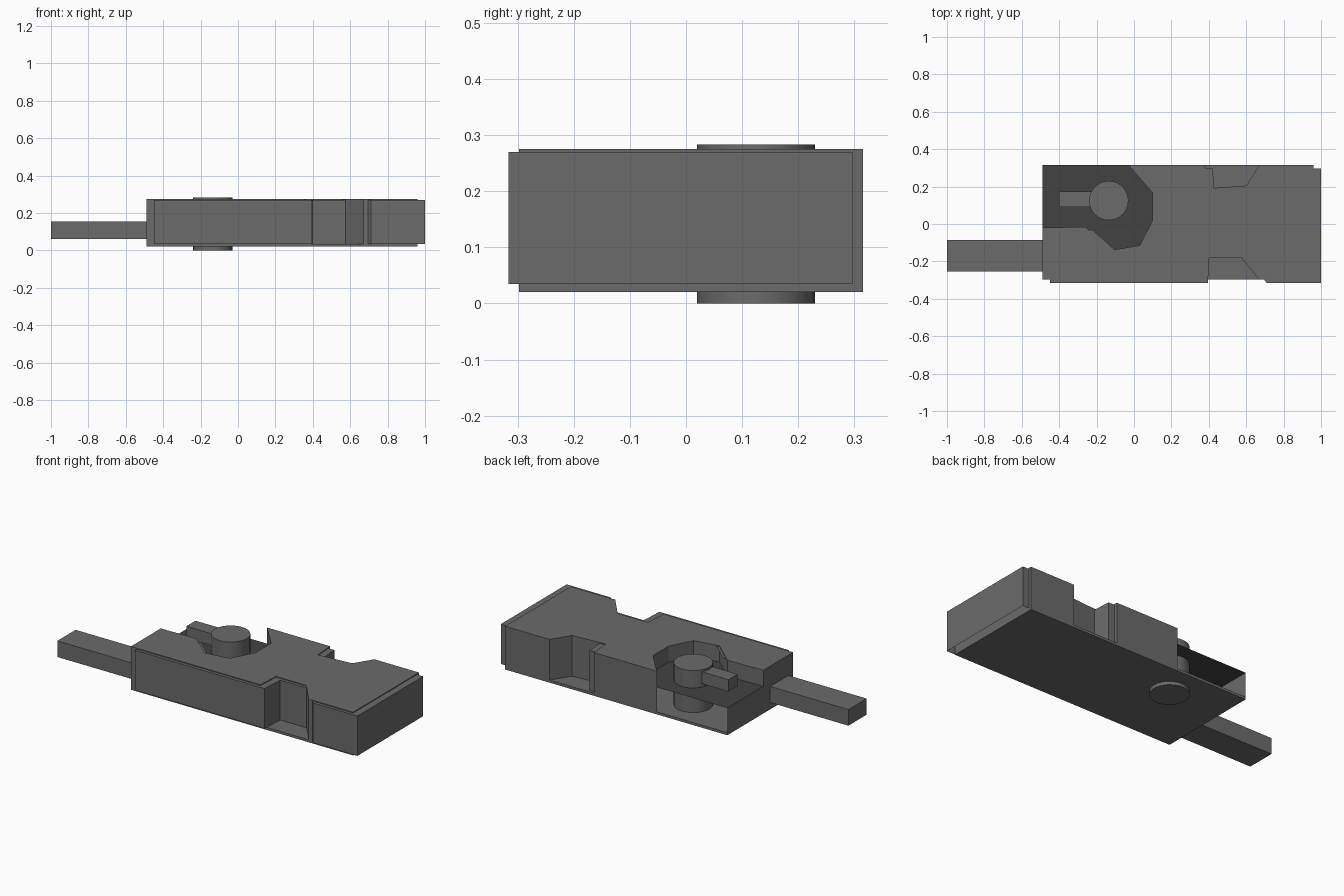
import bpy, bmesh

if "Cube" in bpy.data.objects:
    bpy.data.objects.remove(bpy.data.objects["Cube"])

# Counter-clockwise plan of the lock case: notched front, notched back, open pocket
OUTLINE = [(-.49, -.298), (.355, -.298), (.362, -.163), (.56, -.163), (.67, -.298),
           (.96, -.298), (.96, .315), (.67, .315), (.60, .205), (.39, .19), (.38, .315),
           (-.03, .315), (.10, .165), (.10, .02), (.03, -.115), (-.12, -.14),
           (-.26, -.015), (-.49, -.02)]
POCKET = range(11, 17)          # outline edges that border the pocket
FLOOR_Z = .18


def material(name, value):
    mat = bpy.data.materials.new(name)
    mat.diffuse_color = (value, value, value, 1)
    mat.use_nodes = True
    mat.node_tree.nodes["Principled BSDF"].inputs["Base Color"].default_value = mat.diffuse_color
    return mat


METAL = material("dark_metal", .147)
SHADOW = material("blackened_metal", .055)


def finish(name, bm, mat=METAL):
    mesh = bpy.data.meshes.new(name)
    bm.to_mesh(mesh)
    bm.free()
    mesh.materials.append(mat)
    ob = bpy.data.objects.new(name, mesh)
    bpy.context.collection.objects.link(ob)
    return ob


def cap(bm, pts, z):
    bm.faces.new([bm.verts.new((x, y, z)) for x, y in pts])


def wall(bm, a, b, z0, z1):
    bm.faces.new([bm.verts.new(p) for p in
                  ((*a, z0), (*b, z0), (*b, z1), (*a, z1))])


def shell(name, pts, z0, z1, pocket_z=None):
    bm = bmesh.new()
    cap(bm, pts, z1)
    for i, a in enumerate(pts):
        b = pts[(i + 1) % len(pts)]
        if i not in POCKET:
            wall(bm, a, b, z0, z1)
        elif pocket_z is not None:
            wall(bm, a, b, pocket_z, z1)
    bmesh.ops.remove_doubles(bm, verts=bm.verts, dist=1e-5)
    return finish(name, bm)


def box(name, lo, hi):
    bm = bmesh.new()
    bmesh.ops.create_cube(bm, size=1)
    for v in bm.verts:
        v.co = [(l + h) / 2 + c * (h - l) for l, h, c in zip(lo, hi, v.co)]
    return finish(name, bm)


# Case shell, with a slightly shifted second skin that shows as raised panels
shell("case_shell", OUTLINE, .035, .275, FLOOR_Z)
shell("case_panels", [(x + .04, y - .018) for x, y in OUTLINE], .035, .27)

# Base plate
box("base_plate", (-.49, -.298, .02), (.96, .315, .035))

# Thin dark pocket shelf
corner = (-.49, .315)
bm = bmesh.new()
cap(bm, [corner] + OUTLINE[17:10:-1], FLOOR_Z)
finish("pocket_shelf", bm, SHADOW)

# Low end wall below the shelf
bm = bmesh.new()
wall(bm, corner, OUTLINE[17], .035, FLOOR_Z)
finish("pocket_end_wall", bm)

# Sliding bolt and latch lever
box("bolt", (-1, -.255, .06), (-.45, -.085, .155))
box("latch_lever", (-.40, .09, .20), (-.135, .175, .27))

# Pivot pin
bpy.ops.mesh.primitive_cylinder_add(vertices=32, radius=.105, depth=.283,
                                    location=(-.135, .125, .1415))
pin = bpy.context.object
pin.name = "pivot_pin"
pin.data.materials.append(METAL)
bpy.ops.object.shade_smooth_by_angle()
